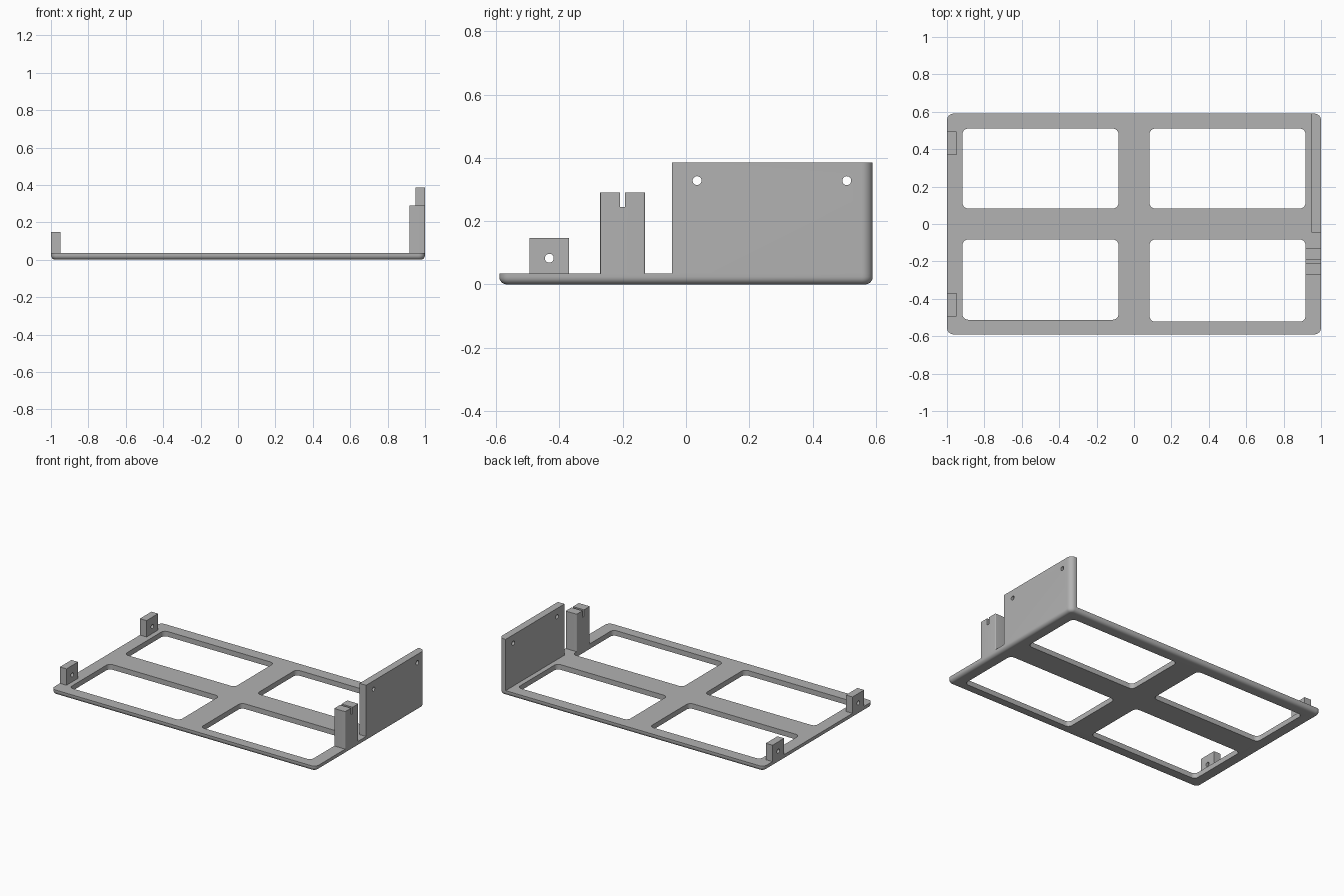
import bpy, bmesh, math
from mathutils import Matrix

if "Cube" in bpy.data.objects:
    bpy.data.objects.remove(bpy.data.objects["Cube"], do_unlink=True)

grey = bpy.data.materials.new("plain grey")
grey.use_nodes = True
GREY = (0.445, 0.445, 0.445, 1)
grey.diffuse_color = GREY
grey.node_tree.nodes["Principled BSDF"].inputs["Base Color"].default_value = GREY

HALF_Y, BASE_TOP, CORNER = 0.59, 0.035, 0.035


def make_object(name, bm):
    bmesh.ops.recalc_face_normals(bm, faces=bm.faces)
    mesh = bpy.data.meshes.new(name)
    bm.to_mesh(mesh)
    bm.free()
    mesh.materials.append(grey)
    obj = bpy.data.objects.new(name, mesh)
    bpy.context.collection.objects.link(obj)
    return obj


def box(name, xs, ys, zs, radius=0, rounded=lambda v: True, bottom=0):
    """Box with rounded upright edges where rounded(point) holds, and a rounded underside."""
    bm = bmesh.new()
    bmesh.ops.create_cube(bm, size=1)
    for v in bm.verts:
        v.co = [r[0] if c < 0 else r[1] for c, r in zip(v.co, (xs, ys, zs))]
    if radius:
        upright = [e for e in bm.edges if rounded(e.verts[0].co)
                   and abs(e.verts[0].co.z - e.verts[1].co.z) > 1e-4]
        bmesh.ops.bevel(bm, geom=upright, offset=radius, segments=8, profile=0.5, affect='EDGES')
    if bottom:
        rim = [e for e in bm.edges if all(v.co.z < zs[0] + 1e-5 for v in e.verts)]
        bmesh.ops.bevel(bm, geom=rim, offset=bottom, segments=6, profile=0.5, affect='EDGES')
    return make_object(name, bm)


def cross_hole(x, y, z, radius=0.014):
    """Cylinder cutter lying along x."""
    bm = bmesh.new()
    bmesh.ops.create_cone(bm, cap_ends=True, segments=32, radius1=radius, radius2=radius, depth=0.3,
                          matrix=Matrix.Translation((x, y, z)) @ Matrix.Rotation(math.pi / 2, 4, 'Y'))
    return make_object("hole_cutter", bm)


def activate(obj):
    bpy.ops.object.select_all(action='DESELECT')
    obj.select_set(True)
    bpy.context.view_layer.objects.active = obj


def cut(obj, cutters):
    for cutter in cutters:
        cutter.hide_render = True
        mod = obj.modifiers.new("cut", 'BOOLEAN')
        mod.operation, mod.solver, mod.object = 'DIFFERENCE', 'EXACT', cutter
        activate(obj)
        bpy.ops.object.modifier_apply(modifier=mod.name)
        bpy.data.objects.remove(cutter, do_unlink=True)


# Base frame with four rounded windows
base = box("base_frame", (-1, 1), (-HALF_Y, HALF_Y), (0, BASE_TOP), CORNER, bottom=0.024)
windows = []
for xs in ((-0.917, -0.083), (0.083, 0.917)):
    front_edge = -0.512 if xs[0] < 0 else -0.522
    for ys in ((front_edge, -0.083), (0.083, 0.51)):
        windows.append(box("window_cutter", xs, ys, (-0.1, 0.1), 0.03))
cut(base, windows)

# Tall mounting wall, rounded only at the outer back corner
wall = box("mounting_wall", (0.95, 1), (-0.045, HALF_Y), (BASE_TOP, 0.385), CORNER,
           rounded=lambda p: p.x > 0.99 and p.y > 0)
cut(wall, [cross_hole(0.97, y, 0.328) for y in (0.035, 0.508)])

# Slotted post
post = box("slotted_post", (0.917, 1), (-0.271, -0.129), (BASE_TOP, 0.291), 0.006)
cut(post, [box("slot_cutter", (0.8, 1.1), (-0.208, -0.192), (0.245, 0.4))])

# Pair of drilled lugs on the opposite edge
parts = [base, wall, post]
for name, y in (("front_lug", -0.432), ("back_lug", 0.432)):
    lug = box(name, (-1, -0.95), (y - 0.0625, y + 0.0625), (BASE_TOP, 0.147))
    cut(lug, [cross_hole(-0.97, y, 0.083)])
    parts.append(lug)

for part in parts:
    activate(part)
    bpy.ops.object.shade_smooth_by_angle(angle=math.radians(30))
